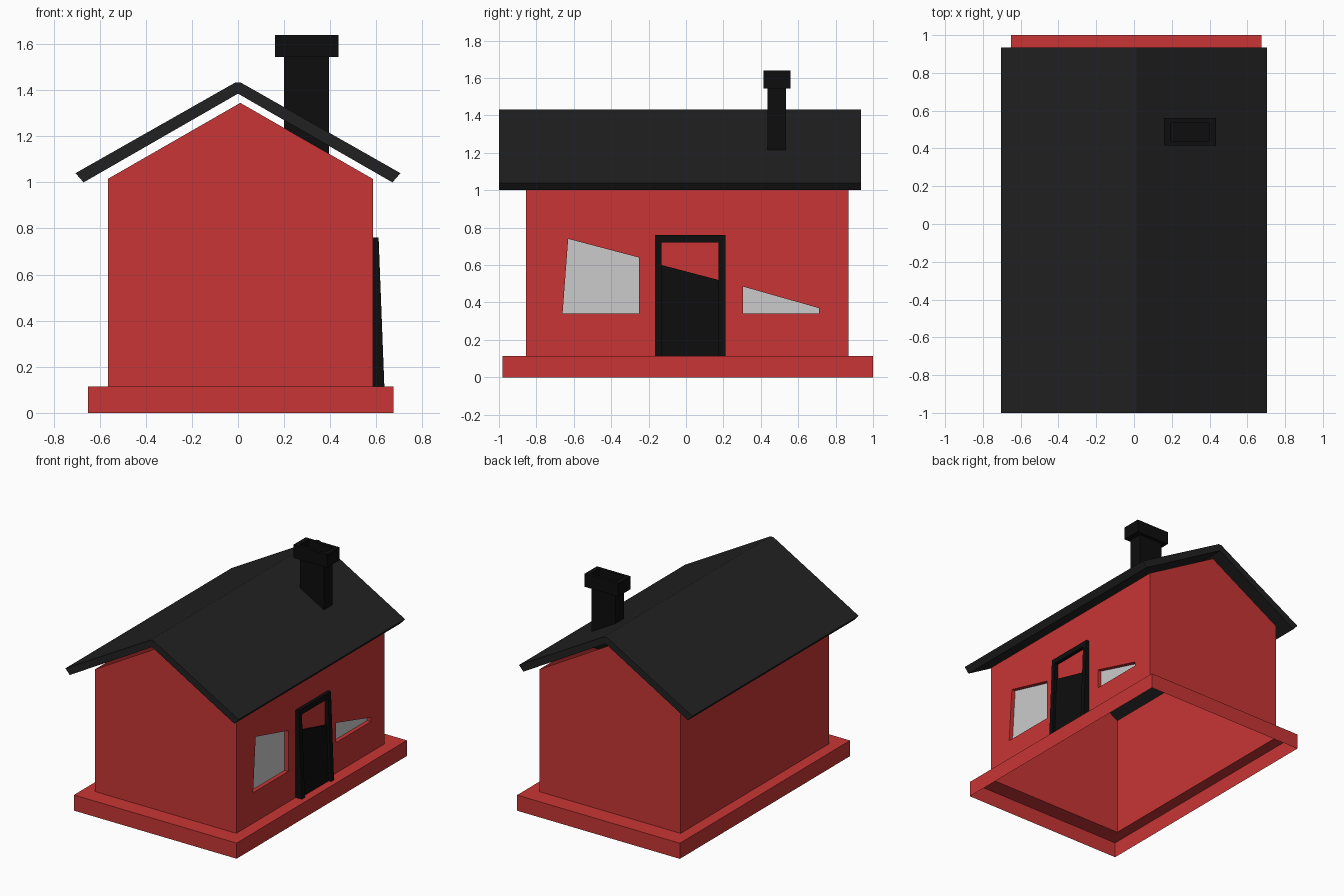
import bpy, bmesh

if "Cube" in bpy.data.objects:
    bpy.data.objects.remove(bpy.data.objects["Cube"])


def material(name, r, g, b):
    m = bpy.data.materials.new(name)
    m.diffuse_color = (r, g, b, 1)
    m.use_nodes = True
    m.node_tree.nodes["Principled BSDF"].inputs["Base Color"].default_value = m.diffuse_color
    return m


RED = material("red_paint", 0.58, 0.036, 0.035)
ROOF = material("charcoal", 0.015, 0.015, 0.015)
BLACK = material("black", 0.004, 0.004, 0.004)

X0, X1, Y0, Y1 = -0.565, 0.585, -0.855, 0.87   # wall footprint
FLOOR, EAVE = 0.115, 1.015


def make(name, verts, faces, mat=None, fix=False):
    mesh = bpy.data.meshes.new(name)
    mesh.from_pydata(verts, [], faces)
    if fix:
        bm = bmesh.new()
        bm.from_mesh(mesh)
        bmesh.ops.recalc_face_normals(bm, faces=bm.faces)
        bm.to_mesh(mesh)
        bm.free()
    ob = bpy.data.objects.new(name, mesh)
    bpy.context.collection.objects.link(ob)
    if mat:
        mesh.materials.append(mat)
    return ob


def loft(name, a, b, mat):
    """Closed solid between two matching outlines."""
    n = len(a)
    faces = [list(range(n))[::-1], list(range(n, 2 * n))]
    faces += [(i, (i + 1) % n, (i + 1) % n + n, i + n) for i in range(n)]
    return make(name, a + b, faces, mat, True)


def rect(x0, x1, y0, y1, z):
    return [(x0, y0, z), (x1, y0, z), (x1, y1, z), (x0, y1, z)]


def bands(rings):
    """Quads joining consecutive four-point rings."""
    return [(r * 4 + i, r * 4 + (i + 1) % 4, r * 4 + 4 + (i + 1) % 4, r * 4 + 4 + i)
            for r in range(rings - 1) for i in range(4)]


# Plinth: open-bottomed skirt with a ledge running in to the walls
make("plinth", rect(-0.65, 0.675, -0.98, 1.0, 0) + rect(-0.65, 0.675, -0.98, 1.0, FLOOR)
     + rect(X0, X1, Y0, Y1, FLOOR), bands(3), RED)

# Gable walls and plain left wall
gable = [(X0, FLOOR), (X1, FLOOR), (X1, EAVE), (0.01, 1.345), (X0, EAVE)]
make("gable_walls", [(x, Y0, z) for x, z in gable] + [(x, Y1, z) for x, z in gable],
     [(0, 1, 2, 3, 4), (9, 8, 7, 6, 5), (0, 4, 9, 5)], RED)

# Right wall with two recessed window openings
windows = [[(-0.66, 0.34), (-0.25, 0.34), (-0.25, 0.64), (-0.63, 0.74)],
           [(0.305, 0.34), (0.71, 0.34), (0.71, 0.37), (0.305, 0.485)]]
RECESS = X1 - 0.03
bm = bmesh.new()


def edge_loop(points):
    vs = [bm.verts.new((X1, y, z)) for y, z in points]
    return vs, [bm.edges.new((vs[i], vs[(i + 1) % len(vs)])) for i in range(len(vs))]


edges = edge_loop([(Y0, FLOOR), (Y1, FLOOR), (Y1, EAVE), (Y0, EAVE)])[1]
openings = [edge_loop(w) for w in windows]
for _, e in openings:
    edges += e
bmesh.ops.triangle_fill(bm, use_beauty=True, edges=edges, normal=(1, 0, 0))
for f in bm.faces:
    f.normal_update()
    if f.normal.x < 0:
        f.normal_flip()
for vs, _ in openings:
    back = [bm.verts.new((RECESS, v.co.y, v.co.z)) for v in vs]
    for i in range(4):
        j = (i + 1) % 4
        bm.faces.new((vs[i], vs[j], back[j], back[i]))
wall = make("right_wall", [], [], RED)
bm.to_mesh(wall.data)
bm.free()

# Window panes
for i, w in enumerate(windows):
    make(f"window_pane_{i + 1}", [(RECESS, y, z) for y, z in w], [(0, 1, 2, 3)])


# Door: front surface leans back towards the top
def door_part(name, outline, setback=0.0):
    lean = lambda z: 0.635 - 0.025 * (z - FLOOR) / 0.645 - setback
    loft(name, [(X1 - 0.002, y, z) for y, z in outline],
         [(lean(z), y, z) for y, z in outline], BLACK)


door_part("door_frame", [(-0.165, FLOOR), (-0.13, FLOOR), (-0.13, 0.72), (0.175, 0.72),
                         (0.175, FLOOR), (0.21, FLOOR), (0.21, 0.76), (-0.165, 0.76)])
door_part("door_panel", [(-0.13, FLOOR), (0.175, FLOOR), (0.175, 0.52), (-0.13, 0.60)], 0.02)

# Roof slab with a softened ridge
half = [(0.67, 1.0), (0.705, 1.04), (0.03, 1.423), (0.012, 1.433)]
profile = [(0, 1.385)] + half + [(-x, z) for x, z in half[::-1]]
loft("roof", [(x, -1.0, z) for x, z in profile], [(x, 0.935, z) for x, z in profile], ROOF)

# Chimney stack and hollow cap
loft("chimney_stack", rect(0.2, 0.395, 0.435, 0.535, 1.1),
     rect(0.2, 0.395, 0.435, 0.535, 1.56), BLACK)
cap, hole = (0.16, 0.435, 0.415, 0.56), (0.195, 0.4, 0.44, 0.535)
make("chimney_cap", rect(*cap, 1.545) + rect(*cap, 1.64) + rect(*hole, 1.64) + rect(*hole, 1.58),
     bands(4) + [(3, 2, 1, 0), (12, 13, 14, 15)], BLACK, True)
